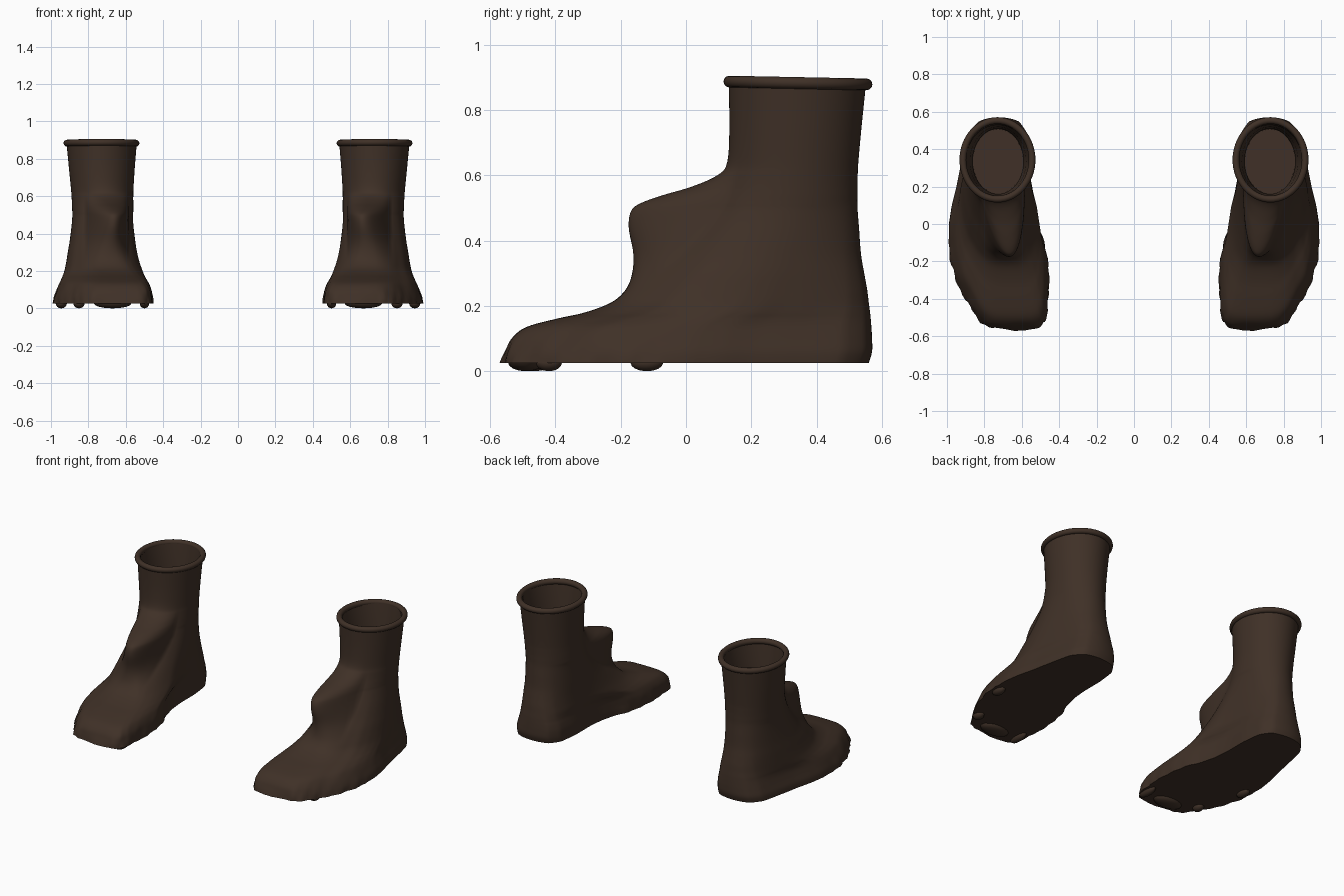
import bpy, bmesh, math

if "Cube" in bpy.data.objects:
    bpy.data.objects.remove(bpy.data.objects["Cube"])

N = 112
leather = bpy.data.materials.new("dark brown leather")
leather.diffuse_color = (0.050, 0.030, 0.020, 1)
leather.use_nodes = True
leather.node_tree.nodes["Principled BSDF"].inputs["Base Color"].default_value = leather.diffuse_color

# Sole outline: y, inner x, outer x
SOLE = [(0.57, 0.73, 0.73), (0.55, 0.62, 0.83), (0.48, 0.57, 0.89), (0.35, 0.555, 0.92),
        (0.2, 0.555, 0.95), (0.1, 0.545, 0.975), (0, 0.52, 0.99), (-0.1, 0.48, 0.99),
        (-0.2, 0.457, 0.98), (-0.32, 0.455, 0.95), (-0.4, 0.457, 0.90), (-0.5, 0.467, 0.845),
        (-0.55, 0.49, 0.79), (-0.567, 0.54, 0.74), (-0.57, 0.64, 0.64)]

# Levels: z, inner x, outer x, instep y, tongue y, heel y, share of sole shape
LEVELS = [(0.025, 0.455, 0.990, -0.565, 9, 0.560, 1.0),
          (0.060, 0.457, 0.985, -0.555, 9, 0.570, 1.0),
          (0.100, 0.463, 0.970, -0.535, 9, 0.570, 1.0),
          (0.135, 0.475, 0.955, -0.490, 9, 0.568, 0.95),
          (0.160, 0.488, 0.943, -0.400, 9, 0.566, 0.85),
          (0.180, 0.497, 0.935, -0.310, 9, 0.564, 0.75),
          (0.210, 0.507, 0.926, -0.230, 9, 0.560, 0.62),
          (0.250, 0.520, 0.918, -0.175, -0.185, 0.555, 0.5),
          (0.300, 0.532, 0.910, -0.115, -0.165, 0.546, 0.38),
          (0.360, 0.543, 0.900, -0.045, -0.162, 0.536, 0.25),
          (0.440, 0.555, 0.890, 0.030, -0.176, 0.530, 0.12),
          (0.490, 0.560, 0.886, 0.070, -0.170, 0.526, 0.05),
          (0.515, 0.560, 0.886, 0.084, -0.140, 0.525, 0),
          (0.540, 0.560, 0.887, 0.097, -0.070, 0.525, 0),
          (0.565, 0.560, 0.888, 0.108, 0.015, 0.525, 0),
          (0.600, 0.560, 0.890, 0.120, 0.095, 0.526, 0),
          (0.640, 0.559, 0.893, 0.130, 0.126, 0.528, 0),
          (0.750, 0.552, 0.904, 0.133, 9, 0.538, 0),
          (0.885, 0.541, 0.917, 0.131, 9, 0.552, 0)]
LEVELS = [(l[0], l[1], l[2], l[3], min(l[3], l[4]), l[5], l[6]) for l in LEVELS]


def smooth_rows(rows, steps):
    """Catmull-Rom fill between table rows."""
    out = []
    for i in range(len(rows) - 1):
        p = [rows[min(max(i + k, 0), len(rows) - 1)] for k in (-1, 0, 1, 2)]
        for s in range(steps):
            t = s / steps
            out.append([0.5 * (2 * b + (c - a) * t + (2*a - 5*b + 4*c - d) * t*t
                               + (3*b - a - 3*c + d) * t**3) for a, b, c, d in zip(*p)])
    return out + [list(rows[-1])]


SOLE_KEYS = [math.acos(max(-1, min(1, y / 0.57))) for y, _, _ in SOLE]


def sole_x(a, side):
    """Sole x in -1..1 at angle a (0 heel, pi toe)."""
    for i in range(len(SOLE) - 1):
        k0, k1 = SOLE_KEYS[i], SOLE_KEYS[i + 1]
        if a <= k1 + 1e-9:
            t = (a - k0) / (k1 - k0)
            x = SOLE[i][side] * (1 - t) + SOLE[i + 1][side] * t
            break
    return (x - 0.7225) / 0.2675


def section(level):
    z, x0, x1, front, tongue, heel, w = level
    ring = []
    for i in range(N):
        a = 2 * math.pi * i / N
        half = a if a <= math.pi else 2 * math.pi - a
        n = w * sole_x(half, 2 if a <= math.pi else 1) + (1 - w) * math.sin(a)
        x = x0 + (n + 1) / 2 * (x1 - x0)
        y = front + (math.cos(a) + 1) / 2 * (heel - front)
        # Rounded tongue on the instep
        d = abs(x - 0.70) / 0.115
        if math.cos(a) < 0 and d < 1:
            fall = (1 - d * d) ** 0.8
            pull = fall * max(0, front - tongue)
            y -= pull
            x -= 0.16 * pull
        # Ragged edge around the toes
        if z < 0.12 and y < -0.05:
            r = 0.007 * (0.12 - z) / 0.095 * math.sin(i * 1.25) * math.sin(i * 0.47 + z * 30)
            x += r * math.sin(a)
            y += 1.3 * r * math.cos(a)
        ring.append((x, y, z))
    return ring


def loft(name, rings, s, cap, closed=False, inward=False):
    """Skin a list of rings; s = -1 makes the other foot."""
    bm = bmesh.new()
    vs = [[bm.verts.new((s * x, y, z)) for x, y, z in r] for r in rings]
    pairs = list(zip(vs, vs[1:])) + ([(vs[-1], vs[0])] if closed else [])
    for lo, hi in pairs:
        for i in range(len(lo)):
            j = (i + 1) % len(lo)
            bm.faces.new((lo[i], lo[j], hi[j], hi[i]))
    if cap:
        bm.faces.new(vs[0])
    bmesh.ops.recalc_face_normals(bm, faces=bm.faces)
    # Make walls face the wanted way
    f = bm.faces[:][0] if not cap else bm.faces[:][-1]
    if cap and (f.normal.z > 0) != inward:
        bmesh.ops.reverse_faces(bm, faces=bm.faces)
    finish(name, bm)


def finish(name, bm):
    me = bpy.data.meshes.new(name)
    bm.to_mesh(me)
    bm.free()
    me.materials.append(leather)
    ob = bpy.data.objects.new(name, me)
    bpy.context.collection.objects.link(ob)
    bpy.ops.object.select_all(action='DESELECT')
    bpy.context.view_layer.objects.active = ob
    ob.select_set(True)
    bpy.ops.object.shade_smooth_by_angle(angle=math.radians(45))


def ellipse(cx, cy, rx, ry, z, n=64):
    return [(cx + rx * math.sin(2 * math.pi * i / n), cy + ry * math.cos(2 * math.pi * i / n), z)
            for i in range(n)]


def rim_rings():
    """Rolled rim, tilted slightly down to the heel."""
    rings = []
    for k in range(12):
        t = 2 * math.pi * k / 12
        r, h = 0.018 * math.cos(t), 0.018 * math.sin(t)
        rings.append([(x, y, z - 0.02 * (y - 0.342))
                      for x, y, z in ellipse(0.73, 0.343, 0.185 + r, 0.210 + r, 0.883 + h)])
    return rings


# Mud lumps below the sole: x, y, rx, ry
LUMPS = [(0.50, -0.47, 0.025, 0.07), (0.67, -0.49, 0.10, 0.055),
         (0.85, -0.42, 0.03, 0.04), (0.945, -0.12, 0.03, 0.05)]

body = [section(l) for l in smooth_rows(LEVELS, 5)]
liner = [ellipse(0.727, 0.335, rx, ry, z) for rx, ry, z in
         ((0.134, 0.172, 0.06), (0.136, 0.175, 0.6), (0.150, 0.184, 0.75), (0.172, 0.197, 0.88))]

for side, s in (("right", 1), ("left", -1)):
    loft(side + "_boot_body", body, s, True)
    loft(side + "_boot_lining", liner, s, True, inward=True)
    loft(side + "_boot_rim", rim_rings(), s, False, closed=True)
    bm = bmesh.new()
    for x, y, rx, ry in LUMPS:
        made = bmesh.ops.create_uvsphere(bm, u_segments=16, v_segments=8, radius=1)["verts"]
        for v in made:
            v.co = (s * x + v.co.x * rx, y + v.co.y * ry, 0.026 + v.co.z * 0.026)
    finish(side + "_sole_lumps", bm)
